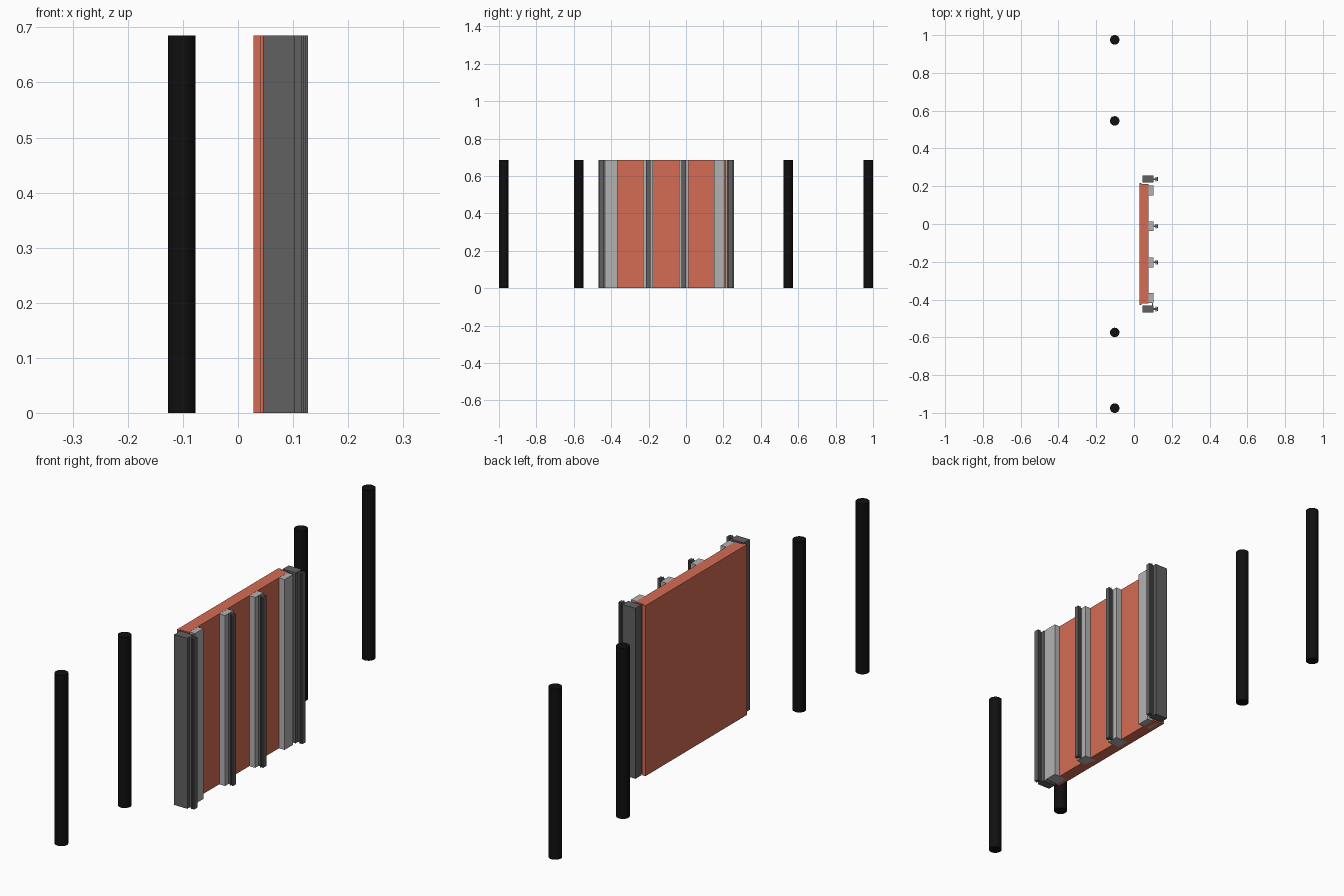
import bpy, bmesh

if "Cube" in bpy.data.objects:
    bpy.data.objects.remove(bpy.data.objects["Cube"])

H = 0.685

def material(name, rgb):
    m = bpy.data.materials.new(name)
    m.diffuse_color = (*rgb, 1)
    m.use_nodes = True
    m.node_tree.nodes["Principled BSDF"].inputs["Base Color"].default_value = m.diffuse_color
    return m

RED = material("terracotta", (0.66, 0.15, 0.09))
DARK = material("dark_grey", (0.12, 0.12, 0.12))
LIGHT = material("light_grey", (0.45, 0.45, 0.45))
BLACK = material("black", (0.005, 0.005, 0.005))

def extrude(name, loops, mat, height=H):
    """Extrude one or more closed plan outlines straight up from the floor."""
    bm = bmesh.new()
    for loop in loops:
        face = bm.faces.new([bm.verts.new((x, y, 0)) for x, y in loop])
        new = bmesh.ops.extrude_face_region(bm, geom=[face])["geom"]
        bmesh.ops.translate(bm, vec=(0, 0, height),
                            verts=[v for v in new if isinstance(v, bmesh.types.BMVert)])
    bmesh.ops.recalc_face_normals(bm, faces=bm.faces)
    me = bpy.data.meshes.new(name)
    bm.to_mesh(me)
    bm.free()
    me.materials.append(mat)
    ob = bpy.data.objects.new(name, me)
    bpy.context.collection.objects.link(ob)
    return ob

def rect(x0, x1, y0, y1):
    return [(x0, y0), (x1, y0), (x1, y1), (x0, y1)]

# Panel with a slightly wider rear lip
lip, back, step = 0.028, 0.077, 0.041
extrude("panel", [[(lip, -0.428), (step, -0.428), (step, -0.422), (back, -0.422),
                   (back, 0.211), (step, 0.211), (step, 0.217), (lip, 0.217)]], RED)

# Outer fin: thin stem, narrow base strip and two-lipped cap
def fin(name, y):
    s, w = 0.004, 0.012
    half = [(0.103, s), (0.115, s), (0.115, w), (0.119, w),
            (0.119, s), (0.122, s), (0.122, w * 0.85), (0.127, w * 0.85)]
    loop = [(x, y - d) for x, d in half] + [(x, y + d) for x, d in reversed(half)]
    extrude(name, [loop], DARK)

# Intermediate mullions, partly let into the panel
for i, y in enumerate((-0.203, -0.012)):
    extrude(f"mullion_{i}", [rect(0.045, 0.103, y - 0.026, y + 0.026)], LIGHT, H - 0.0004)
    fin(f"mullion_fin_{i}", y)

# End posts with fins
for i, y in enumerate((-0.450, 0.238)):
    extrude(f"end_post_{i}", [rect(0.045, 0.103, y - 0.019, y + 0.019)], DARK)
    fin(f"end_fin_{i}", y)

# Edge strips beside the end posts, one with a thin closing flange
extrude("edge_strip_0", [rect(0.045, 0.102, -0.418, -0.366)], LIGHT, H - 0.0004)
extrude("edge_flange", [rect(0.096, 0.100, -0.432, -0.418)], LIGHT, H - 0.0004)
extrude("edge_strip_1", [rect(0.045, 0.102, 0.150, 0.205)], LIGHT, H - 0.0004)

# Free-standing round posts
for i, y in enumerate((-0.975, -0.574, 0.546, 0.975)):
    bpy.ops.mesh.primitive_cylinder_add(vertices=32, radius=0.025, depth=H,
                                        location=(-0.102, y, H / 2))
    ob = bpy.context.object
    ob.name = f"round_post_{i}"
    ob.data.materials.append(BLACK)
    bpy.ops.object.shade_smooth_by_angle()
